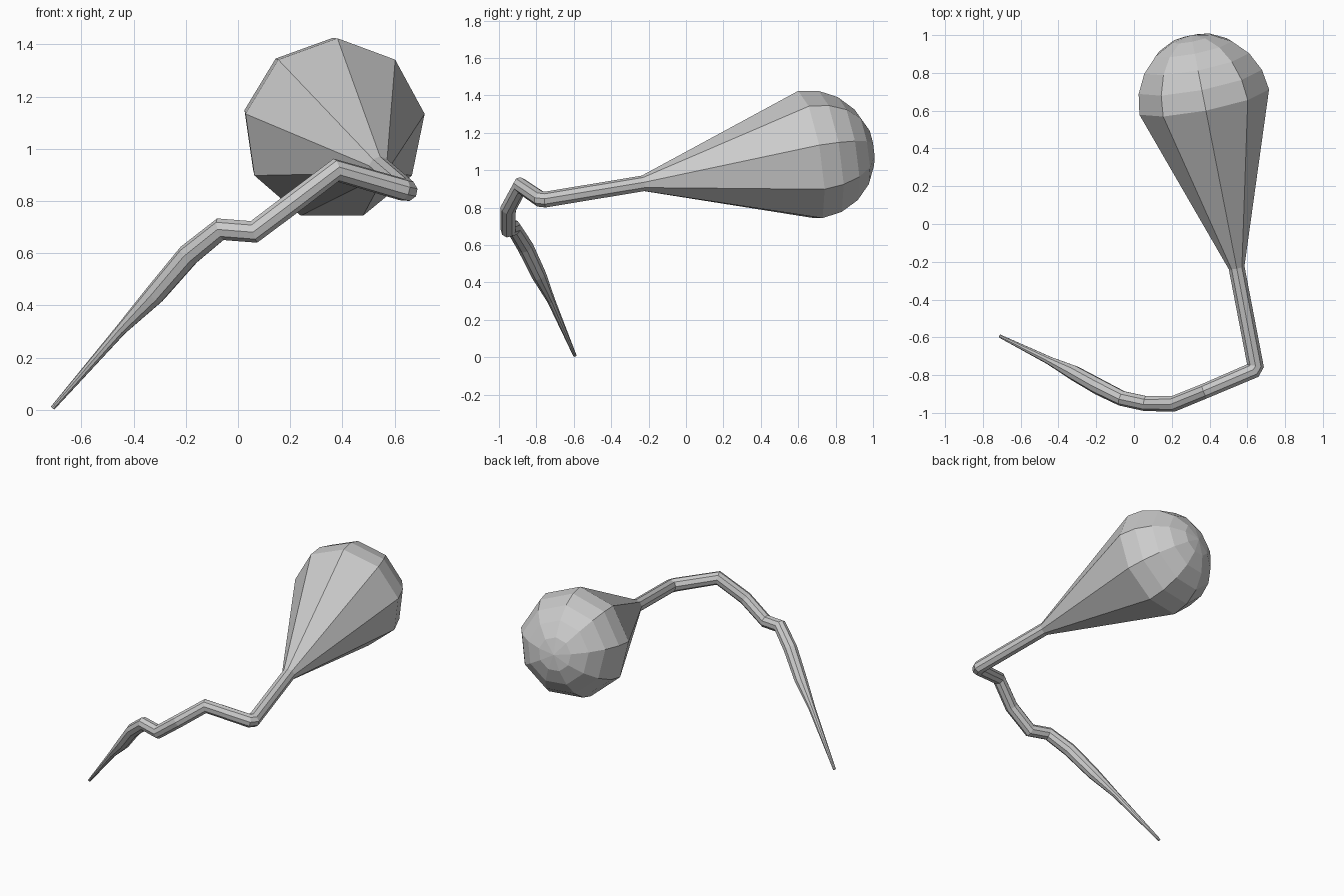
import bpy, bmesh, math
from mathutils import Vector

if "Cube" in bpy.data.objects:
    bpy.data.objects.remove(bpy.data.objects["Cube"])

SIDES = 9
R = 0.355
HEAD = Vector((0.37, 0.655, 1.073))
NECK = Vector((0.543, -0.23, 0.928))
axis = (NECK - HEAD).normalized()

# Domed head: rings from the rear pole to the equator
stations = []
for i in range(6):
    a = math.radians(90 - 18 * i)
    stations.append((HEAD - axis * R * math.sin(a), R * math.cos(a)))

# Cone down to the neck, then the bent, tapering tail (x, y, z, radius)
stations.append((NECK, 0.043))
for x, y, z, r in [
    (0.643, -0.75, 0.842, 0.043),
    (0.628, -0.777, 0.845, 0.043),
    (0.375, -0.885, 0.918, 0.041),
    (0.215, -0.950, 0.797, 0.042),
    (0.062, -0.950, 0.682, 0.041),
    (-0.066, -0.922, 0.692, 0.041),
    (-0.190, -0.860, 0.592, 0.044),
    (-0.320, -0.787, 0.440, 0.040),
    (-0.450, -0.722, 0.305, 0.022),
    (-0.709, -0.594, 0.008, 0.009),
]:
    stations.append((Vector((x, y, z)), r))


def sweep(name, stations, sides):
    """Loft mitred rings along a path, carrying the roll from ring to ring."""
    bm = bmesh.new()
    pts = [p for p, _ in stations]
    dirs = [(b - a).normalized() for a, b in zip(pts, pts[1:])]
    d = dirs[0]
    up = Vector((0, 0, 1))
    up = (up - d * up.dot(d)).normalized()
    rings = []
    for i, (p, r) in enumerate(stations):
        d_in = dirs[max(i - 1, 0)]
        d_out = dirs[min(i, len(dirs) - 1)]
        plane = (d_in + d_out).normalized()
        side = d_in.cross(up)
        ring = []
        for k in range(sides):
            t = math.tau * k / sides
            o = (up * math.cos(t) + side * math.sin(t)) * r
            o -= d_in * (o.dot(plane) / d_in.dot(plane))
            ring.append(bm.verts.new(p + o))
        rings.append(ring)
        up = (d_in.rotation_difference(d_out) @ up).normalized()
    for a, b in zip(rings, rings[1:]):
        for k in range(sides):
            n = (k + 1) % sides
            bm.faces.new((a[k], a[n], b[n], b[k]))
    bm.faces.new(rings[-1])
    bmesh.ops.remove_doubles(bm, verts=bm.verts, dist=0.0005)
    bmesh.ops.recalc_face_normals(bm, faces=bm.faces)
    mesh = bpy.data.meshes.new(name)
    bm.to_mesh(mesh)
    bm.free()
    obj = bpy.data.objects.new(name, mesh)
    bpy.context.collection.objects.link(obj)
    return obj


sweep("head_and_tail", stations, SIDES)
